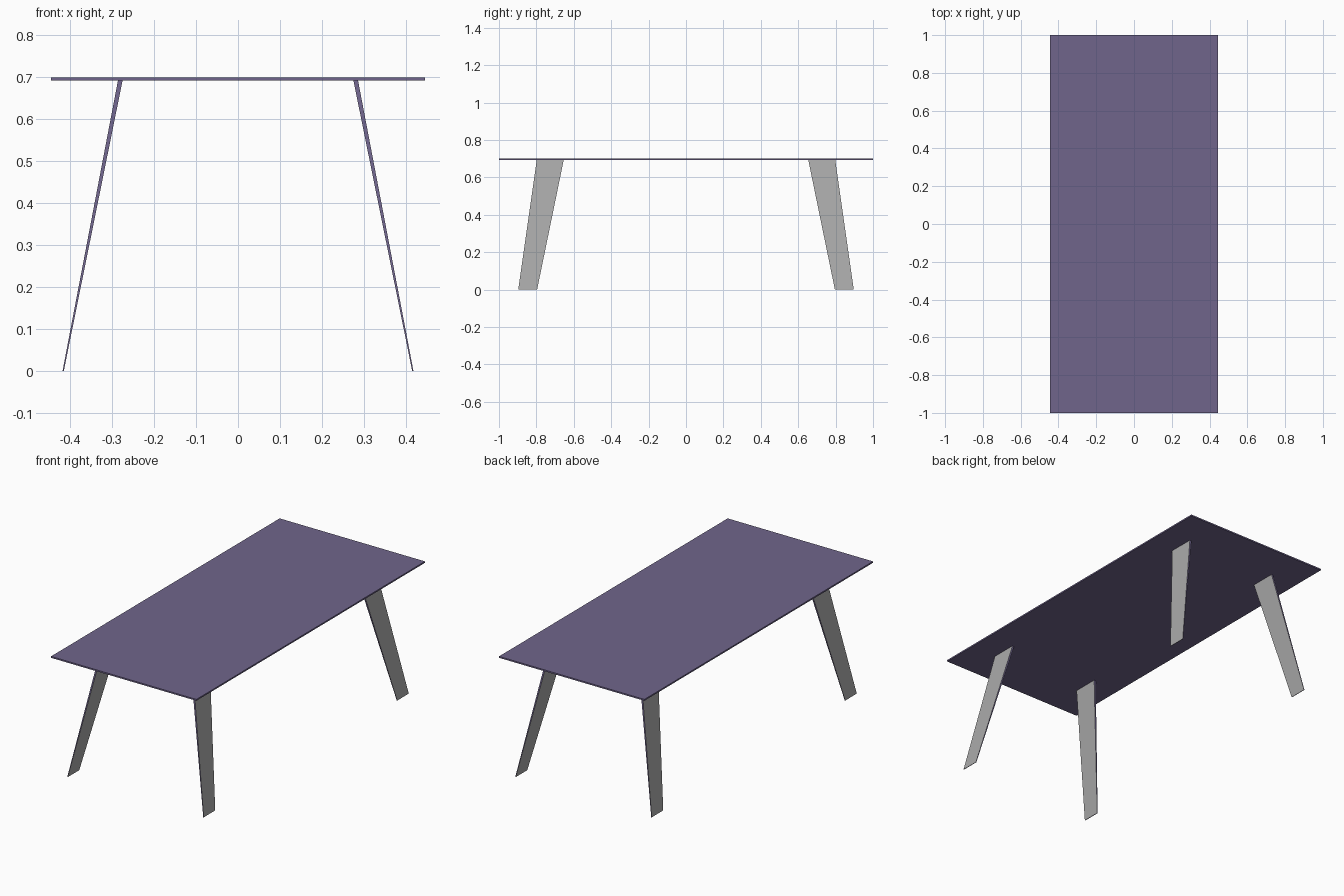
import bpy

if "Cube" in bpy.data.objects:
    bpy.data.objects.remove(bpy.data.objects["Cube"])

purple = bpy.data.materials.new("purple")
purple.diffuse_color = (0.16, 0.13, 0.26, 1)
purple.use_nodes = True
purple.node_tree.nodes["Principled BSDF"].inputs["Base Color"].default_value = purple.diffuse_color
grey = bpy.data.materials.new("grey")
grey.diffuse_color = (0.4, 0.4, 0.4, 1)
grey.use_nodes = True
grey.node_tree.nodes["Principled BSDF"].inputs["Base Color"].default_value = grey.diffuse_color


def prism(name, bottom, top):
    """Six-sided solid between two four-cornered rings, counter-clockwise from above."""
    faces = [(3, 2, 1, 0), (4, 5, 6, 7)]
    faces += [(i, (i + 1) % 4, (i + 1) % 4 + 4, i + 4) for i in range(4)]
    mesh = bpy.data.meshes.new(name)
    mesh.from_pydata(bottom + top, [], faces)
    mesh.materials.append(purple)
    mesh.materials.append(grey)
    obj = bpy.data.objects.new(name, mesh)
    bpy.context.collection.objects.link(obj)
    return obj


def ring(x0, x1, y0, y1, z):
    return [(x0, y0, z), (x1, y0, z), (x1, y1, z), (x0, y1, z)]


TOP, UNDER = 0.70, 0.692

# Thin tabletop
prism("tabletop", ring(-0.445, 0.445, -1, 1, UNDER), ring(-0.445, 0.445, -1, 1, TOP))

# Splayed legs: broad grey sides, narrow purple edges, tapering to thin feet
for sx, side in ((-1, "left"), (1, "right")):
    for sy, end in ((-1, "front"), (1, "back")):
        def leg_ring(xa, xb, ya, yb, z):
            xs, ys = sorted((sx * xa, sx * xb)), sorted((sy * ya, sy * yb))
            return ring(*xs, *ys, z)

        leg = prism(f"{end}_{side}_leg",
                    leg_ring(0.415, 0.418, 0.796, 0.897, 0),
                    leg_ring(0.275, 0.286, 0.654, 0.798, UNDER))
        for poly in leg.data.polygons:
            if abs(poly.normal.x) > 0.8:
                poly.material_index = 1
